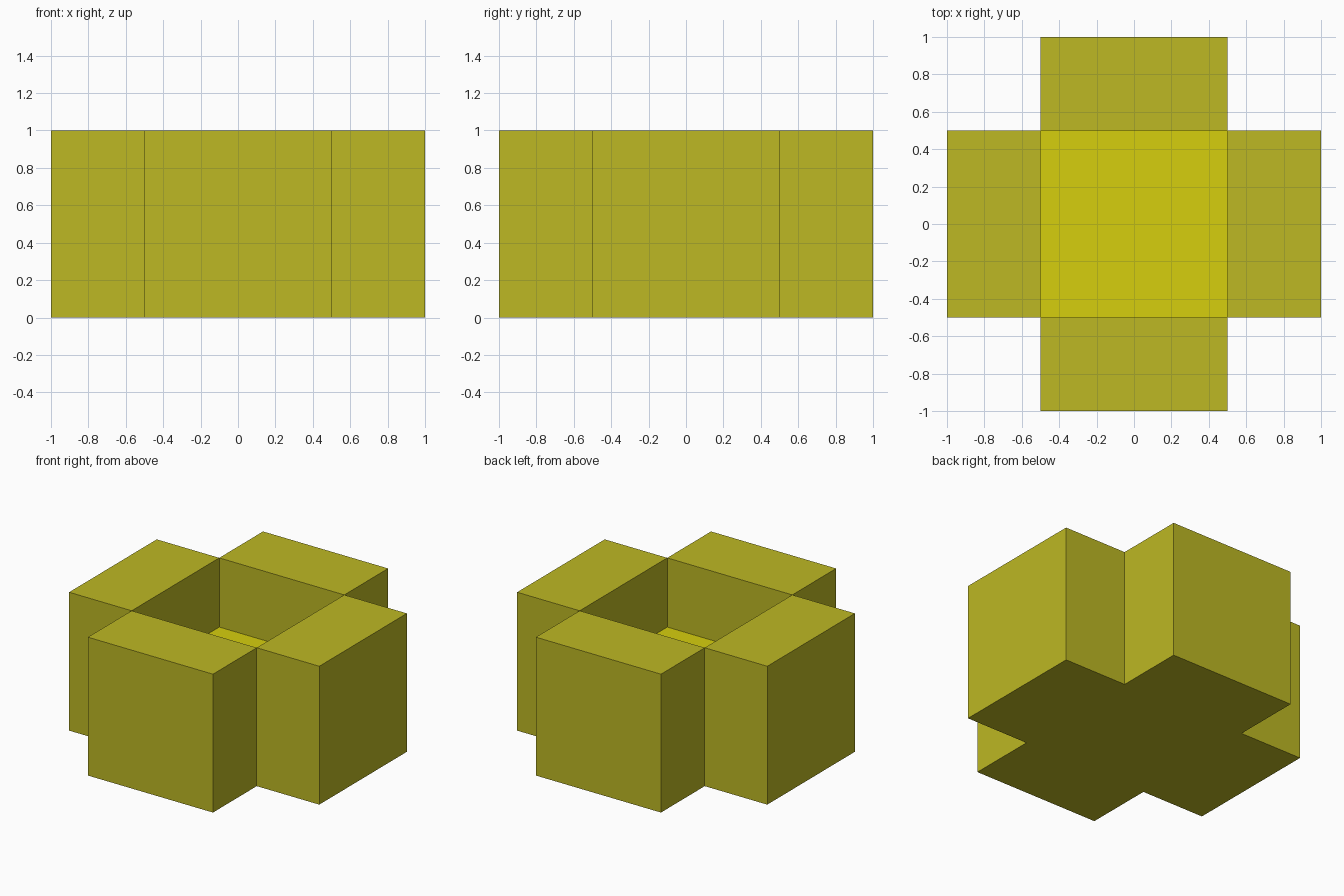
import bpy
import bmesh

if "Cube" in bpy.data.objects:
    bpy.data.objects.remove(bpy.data.objects["Cube"], do_unlink=True)


def make_material(name, color):
    mat = bpy.data.materials.new(name)
    mat.use_nodes = True
    mat.diffuse_color = color
    mat.node_tree.nodes["Principled BSDF"].inputs["Base Color"].default_value = color
    return mat


HALF = 0.5      # half width of the square pit and of each arm
REACH = 1.0     # how far the arms extend from the centre
HEIGHT = 1.0
PIT_DEPTH = 0.5

bm = bmesh.new()

# Cross-shaped base: centre square plus four arms
cells = [(-HALF, HALF, -HALF, HALF),
         (-REACH, -HALF, -HALF, HALF), (HALF, REACH, -HALF, HALF),
         (-HALF, HALF, -REACH, -HALF), (-HALF, HALF, HALF, REACH)]
for x0, x1, y0, y1 in cells:
    bm.faces.new([bm.verts.new((x, y, 0)) for x, y in
                  ((x0, y0), (x1, y0), (x1, y1), (x0, y1))])
bmesh.ops.remove_doubles(bm, verts=bm.verts, dist=0.001)

# Raise the cross into a solid block
raised = bmesh.ops.extrude_face_region(bm, geom=bm.faces[:])["geom"]
bmesh.ops.translate(bm, vec=(0, 0, HEIGHT),
                    verts=[g for g in raised if isinstance(g, bmesh.types.BMVert)])

# Sink the centre of the top to form the pit
centre = [f for f in bm.faces
          if (f.calc_center_median().xy.length < 0.01
              and f.calc_center_median().z > HEIGHT - 0.01)]
pit_floor = bmesh.ops.extrude_discrete_faces(bm, faces=centre)["faces"][0]
bmesh.ops.translate(bm, vec=(0, 0, -PIT_DEPTH), verts=pit_floor.verts[:])
pit_floor.material_index = 1
bmesh.ops.recalc_face_normals(bm, faces=bm.faces[:])

mesh = bpy.data.meshes.new("cross_block")
bm.to_mesh(mesh)
bm.free()
mesh.materials.append(make_material("olive_yellow", (0.508, 0.479, 0.017, 1)))
mesh.materials.append(make_material("bright_yellow", (0.67, 0.62, 0.004, 1)))
block = bpy.data.objects.new("cross_block", mesh)
bpy.context.collection.objects.link(block)
